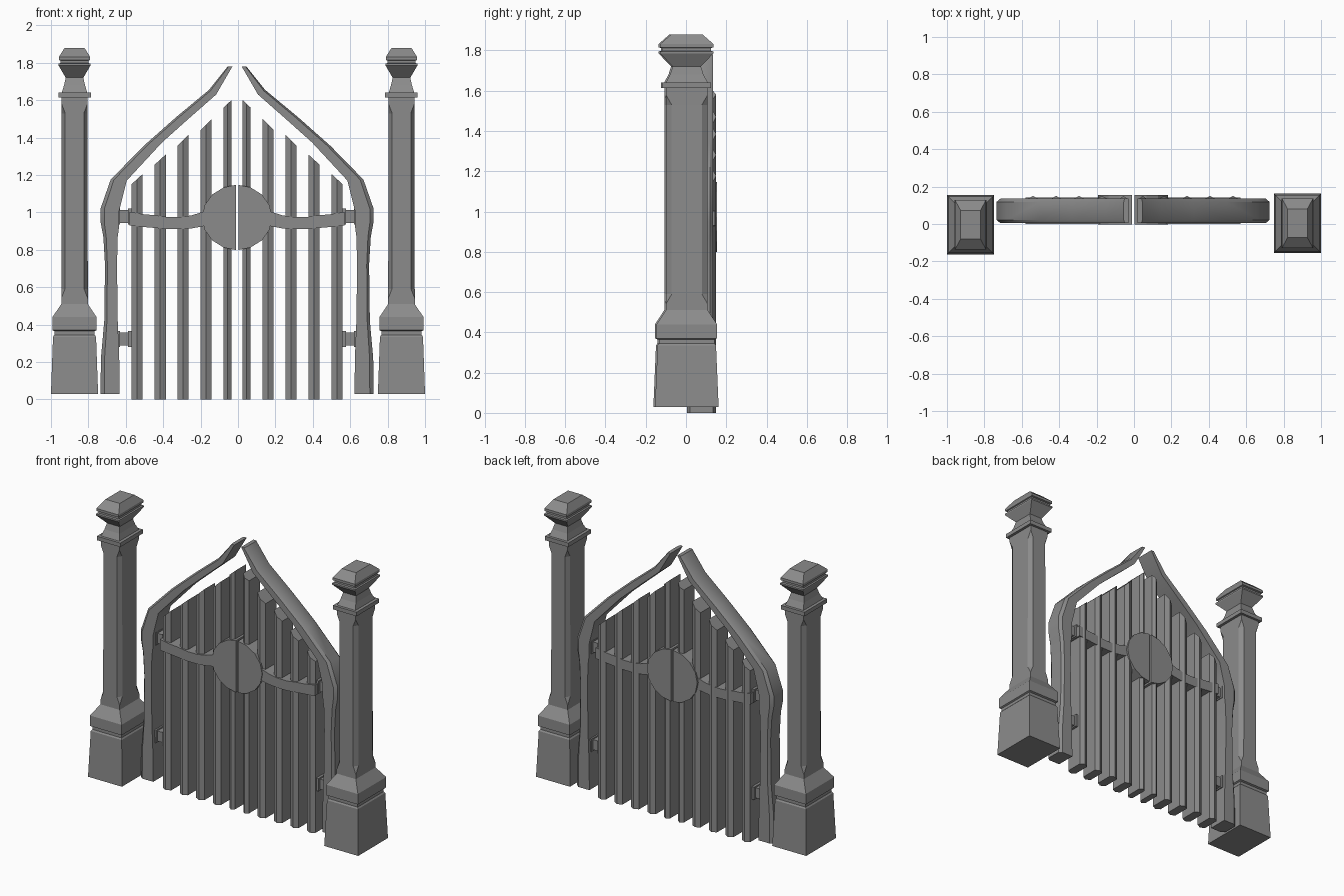
import bpy
import bmesh
from math import sin, cos, pi, radians

cube = bpy.data.objects.get("Cube")
if cube:
    bpy.data.objects.remove(cube, do_unlink=True)

grey = bpy.data.materials.new("stone_grey")
grey.use_nodes = True
GREY = (0.26, 0.26, 0.26, 1)
grey.diffuse_color = GREY
grey.node_tree.nodes["Principled BSDF"].inputs["Base Color"].default_value = GREY


def loft(name, rings, smooth=False):
    """Skin a list of equal-length rings of points and cap both ends."""
    bm = bmesh.new()
    loops = [[bm.verts.new(p) for p in ring] for ring in rings]
    n = len(loops[0])
    for a, b in zip(loops, loops[1:]):
        for i in range(n):
            j = (i + 1) % n
            bm.faces.new((a[i], a[j], b[j], b[i]))
    bm.faces.new(loops[0])
    bm.faces.new(loops[-1])
    bmesh.ops.remove_doubles(bm, verts=bm.verts, dist=0.0005)
    bmesh.ops.recalc_face_normals(bm, faces=bm.faces)
    mesh = bpy.data.meshes.new(name)
    bm.to_mesh(mesh)
    bm.free()
    obj = bpy.data.objects.new(name, mesh)
    bpy.context.collection.objects.link(obj)
    mesh.materials.append(grey)
    if smooth:
        bpy.ops.object.select_all(action="DESELECT")
        obj.select_set(True)
        bpy.context.view_layer.objects.active = obj
        bpy.ops.object.shade_smooth_by_angle(angle=radians(35))
    return obj


def box(name, x0, x1, y0, y1, z0, z1):
    return loft(name, [[(x0, y0, z), (x1, y0, z), (x1, y1, z), (x0, y1, z)]
                       for z in (z0, z1)])


def corner_ring(cx, cy, z, hx, hy, cut):
    """Rectangle whose corners are cut off by a fraction of its size."""
    k = 1 - cut
    pts = [(1, -k), (1, k), (k, 1), (-k, 1), (-1, k), (-1, -k), (-k, -1), (k, -1)]
    return [(cx + u * hx, cy + v * hy, z) for u, v in pts]


# Pillar profile: height, half width, half depth, corner cut
PLINTH = [(0.03, 0.126, 0.158, 0), (0.335, 0.115, 0.145, 0), (0.345, 0.108, 0.138, 0),
          (0.365, 0.108, 0.138, 0), (0.37, 0.118, 0.15, 0), (0.44, 0.118, 0.15, 0),
          (0.51, 0.071, 0.104, 0)]
SHAFT = [(0.5, 0.071, 0.104, 0), (0.54, 0.071, 0.104, 0), (0.59, 0.071, 0.104, 0.28),
         (1.53, 0.069, 0.104, 0.28), (1.58, 0.069, 0.104, 0), (1.615, 0.069, 0.104, 0)]
CAP = [(1.613, 0.087, 0.12, 0), (1.64, 0.087, 0.12, 0), (1.641, 0.068, 0.104, 0),
       (1.68, 0.056, 0.083, 0), (1.72, 0.047, 0.07, 0), (1.785, 0.085, 0.132, 0),
       (1.795, 0.085, 0.132, 0), (1.798, 0.076, 0.12, 0), (1.812, 0.076, 0.12, 0),
       (1.815, 0.083, 0.132, 0), (1.832, 0.083, 0.132, 0), (1.88, 0.053, 0.077, 0)]

# Gate frame stations: outer x, outer z, inner x, inner z
FRAME = [(0.73, 0.03, 0.628, 0.03), (0.728, 0.22, 0.63, 0.22), (0.71, 0.42, 0.638, 0.42),
         (0.706, 0.72, 0.642, 0.72), (0.715, 0.87, 0.638, 0.87), (0.73, 0.95, 0.63, 0.93),
         (0.73, 1.02, 0.63, 1.01), (0.676, 1.175, 0.59, 1.17), (0.5, 1.355, 0.4, 1.375),
         (0.325, 1.51, 0.26, 1.5), (0.15, 1.655, 0.112, 1.63), (0.05, 1.78, 0.025, 1.78)]

# Pickets: inner x, outer x, top at inner edge, top at outer edge
PICKETS = [(0.03, 0.073, 1.6, 1.56), (0.136, 0.196, 1.5, 1.44), (0.259, 0.319, 1.415, 1.355),
           (0.381, 0.441, 1.31, 1.255), (0.505, 0.565, 1.205, 1.15)]

# Cross band: x, underside, top
BAND = [(0.575, 0.93, 1.003), (0.5, 0.922, 0.99), (0.44, 0.917, 0.985), (0.37, 0.91, 0.975),
        (0.3, 0.91, 0.975), (0.24, 0.915, 0.985), (0.16, 0.93, 1.01)]

GATE_X = -0.005

for side, s in (("left", 1), ("right", -1)):
    # Pillar
    px, py = 0.874 * s, 0.004 * s
    for part, profile in (("plinth", PLINTH), ("shaft", SHAFT), ("cap", CAP)):
        loft(f"{side}_pillar_{part}", [corner_ring(px, py, *p) for p in profile])

    def gx(x):
        return GATE_X + s * x

    # Curved frame, chamfered along its outer edges
    rings = []
    for ox, oz, ix, iz in FRAME:
        mx, mz = ox + (ix - ox) * 0.2, oz + (iz - oz) * 0.2
        rings.append([(gx(ix), 0.005, iz), (gx(mx), 0.005, mz), (gx(ox), 0.022, oz),
                      (gx(ox), 0.118, oz), (gx(mx), 0.135, mz), (gx(ix), 0.135, iz)])
    loft(f"{side}_gate_frame", rings, smooth=True)

    # Pickets with ridged front and back, sloping tops
    for i, (x0, x1, t0, t1) in enumerate(PICKETS, 1):
        xm, tm = (x0 + x1) / 2, (t0 + t1) / 2
        plan = [(x0, 0.02, t0), (xm, 0.004, tm), (x1, 0.02, t1),
                (x1, 0.134, t1), (xm, 0.15, tm), (x0, 0.134, t0)]
        loft(f"{side}_picket_{i}", [[(gx(x), y, 0) for x, y, t in plan],
                                    [(gx(x), y, t) for x, y, t in plan]])

    # Sagging cross band
    loft(f"{side}_cross_band",
         [[(gx(x), 0.0, lo), (gx(x), 0.143, lo), (gx(x), 0.143, hi), (gx(x), 0.0, hi)]
          for x, lo, hi in BAND], smooth=True)

    # Half of the round centre plate
    arc = [(max(0.007, 0.187 * cos(a)), 0.973 + 0.174 * sin(a))
           for a in [pi * (k / 8 - 0.5) for k in range(9)]]
    loft(f"{side}_centre_plate",
         [[(gx(x), y, z) for x, z in arc] for y in (-0.004, 0.155)])

    # Hinges: a core with a flange at each end
    for label, z in (("upper", 0.978), ("lower", 0.323)):
        name = f"{side}_{label}_hinge"
        box(f"{name}_core", gx(0.56), gx(0.645), 0.045, 0.1, z - 0.034, z + 0.034)
        for end, x0, x1 in (("inner", 0.562, 0.582), ("outer", 0.625, 0.645)):
            box(f"{name}_{end}_flange", gx(x0), gx(x1), 0.03, 0.115, z - 0.043, z + 0.043)
